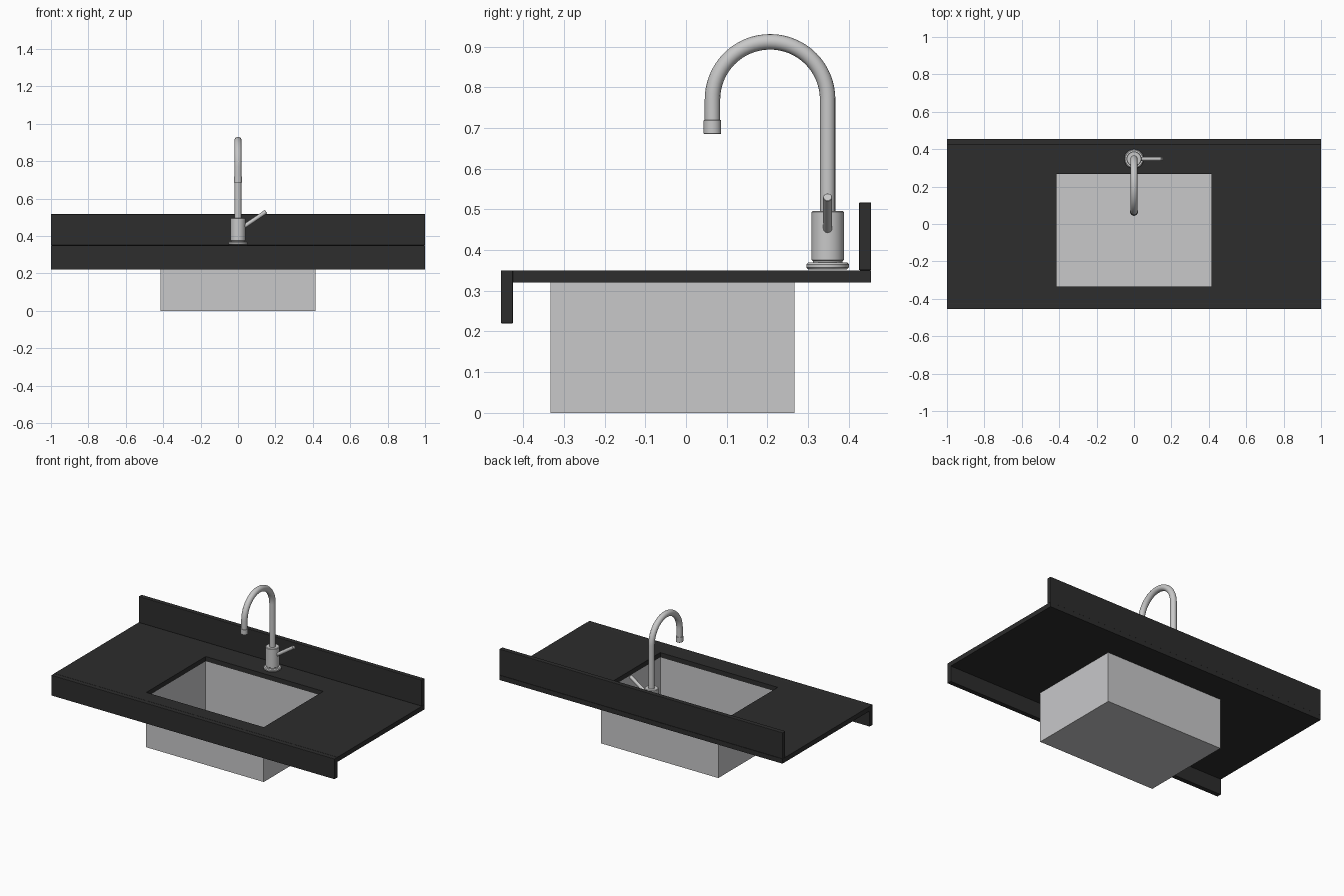
import bpy, bmesh, math
from mathutils import Vector

cube = bpy.data.objects.get("Cube")
if cube:
    bpy.data.objects.remove(cube, do_unlink=True)


def material(name, rgb):
    m = bpy.data.materials.new(name)
    m.use_nodes = True
    m.diffuse_color = (*rgb, 1)
    m.node_tree.nodes["Principled BSDF"].inputs["Base Color"].default_value = (*rgb, 1)
    return m


BLACK = material("black stone", (0.026, 0.026, 0.026))
STEEL = material("brushed steel", (0.58, 0.58, 0.59))
CHROME = material("faucet metal", (0.58, 0.58, 0.58))


def add_object(name, bm, mat, smooth=False):
    bmesh.ops.recalc_face_normals(bm, faces=bm.faces)
    mesh = bpy.data.meshes.new(name)
    bm.to_mesh(mesh)
    bm.free()
    mesh.materials.append(mat)
    ob = bpy.data.objects.new(name, mesh)
    bpy.context.collection.objects.link(ob)
    if smooth:
        bpy.ops.object.select_all(action="DESELECT")
        ob.select_set(True)
        bpy.context.view_layer.objects.active = ob
        bpy.ops.object.shade_smooth_by_angle(angle=math.radians(40))
    return ob


def box_mesh(lo, hi):
    bm = bmesh.new()
    bmesh.ops.create_cube(bm, size=1)
    for v in bm.verts:
        v.co = [a + (b - a) * (c + 0.5) for a, b, c in zip(lo, hi, v.co)]
    return bm


def box(name, lo, hi, bevel=0.0):
    ob = add_object(name, box_mesh(lo, hi), BLACK)
    if bevel:
        mod = ob.modifiers.new("edge", "BEVEL")
        mod.width, mod.segments = bevel, 2
    return ob


def lathe(name, profile, origin, axis=(0, 0, 1), steps=40):
    """Revolve (radius, height) points around an axis through origin."""
    bm = bmesh.new()
    verts = [bm.verts.new((r, 0, h)) for r, h in profile]
    edges = [bm.edges.new(pair) for pair in zip(verts, verts[1:])]
    bmesh.ops.spin(bm, geom=verts + edges, cent=(0, 0, 0), axis=(0, 0, 1),
                   angle=math.tau, steps=steps)
    bmesh.ops.remove_doubles(bm, verts=bm.verts, dist=0.0001)
    ob = add_object(name, bm, CHROME, True)
    ob.location = origin
    ob.rotation_euler = Vector((0, 0, 1)).rotation_difference(Vector(axis)).to_euler()
    return ob


def capped(radius, height, edge):
    """Cylinder profile with a chamfered rim at both ends."""
    return [(0, 0), (radius - edge, 0), (radius, edge), (radius, height - edge),
            (radius - edge, height), (0, height)]


# Countertop in four pieces around the opening
W, D = 0.415, 0.455          # opening half width, counter half depth
FRONT, BACK = -0.333, 0.267  # opening depth
LOW, TOP = 0.32, 0.35
T = 0.03                     # panel thickness
box("left_countertop", (W, -D + T, LOW), (1, D, TOP))
box("right_countertop", (-1, -D + T, LOW), (-W, D, TOP))
box("front_countertop", (-W, -D + T, LOW), (W, FRONT, TOP))
box("back_countertop", (-W, BACK, LOW), (W, D, TOP))
box("front_apron", (-1, -D, 0.22), (1, -D + T, TOP), 0.002)
box("backsplash", (-1, D - T, TOP), (1, D, 0.517), 0.003)

# Thin open-topped basin
bm = box_mesh((-W, FRONT, 0), (W, BACK, LOW))
bmesh.ops.delete(bm, geom=[f for f in bm.faces if f.calc_center_median().z > LOW - 0.01],
                 context="FACES_ONLY")
add_object("basin", bm, STEEL)

# Round drain plate on the basin floor
bm = bmesh.new()
bmesh.ops.create_circle(bm, cap_ends=True, segments=40, radius=0.075)
drain = add_object("drain", bm, STEEL)
drain.location = (0, -0.025, 0.002)

# Faucet base and body
Y = 0.348
lathe("faucet_base", capped(0.052, 0.018, 0.005), (0, Y, TOP + 0.002))
lathe("faucet_collar", capped(0.036, 0.01, 0.001), (0, Y, 0.366))
lathe("faucet_body", capped(0.04, 0.123, 0.003), (0, Y, 0.373))

# Gooseneck spout swept along a curve
R, SPRING = 0.1415, 0.77
path = [(0, Y, 0.48)]
path += [(0, Y - R + R * math.cos(a), SPRING + R * math.sin(a))
         for a in (math.pi * i / 32 for i in range(33))]
path.append((0, Y - 2 * R, 0.70))
curve = bpy.data.curves.new("spout", "CURVE")
curve.dimensions = "3D"
curve.bevel_depth = 0.019
curve.bevel_resolution = 6
curve.use_fill_caps = True
spline = curve.splines.new("POLY")
spline.points.add(len(path) - 1)
for point, co in zip(spline.points, path):
    point.co = (*co, 1)
spline.use_smooth = True
curve.materials.append(CHROME)
bpy.context.collection.objects.link(bpy.data.objects.new("spout", curve))

# Spout nozzle and lever
lathe("spout_nozzle", capped(0.0215, 0.034, 0.001), (0, Y - 2 * R, 0.685))
start, end = Vector((0.03, Y, 0.449)), Vector((0.15, Y, 0.53))
lathe("lever", capped(0.011, (end - start).length, 0.001), start, end - start, 24)
